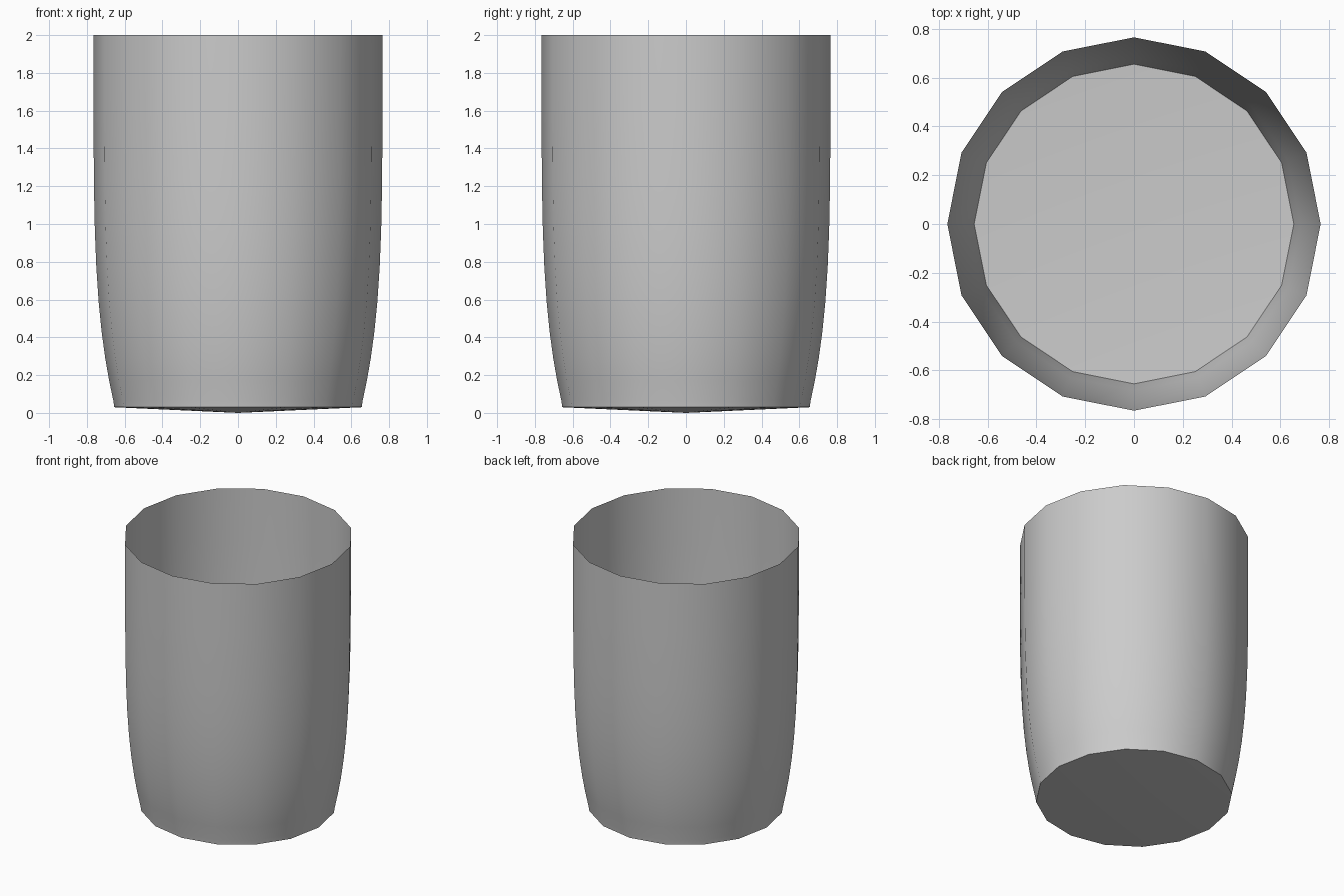
import bpy, bmesh, math

if "Cube" in bpy.data.objects:
    bpy.data.objects.remove(bpy.data.objects["Cube"])

SIDES = 16
# (radius, height) from the foot of the wall up to the rim
PROFILE = [(0.655, 0.03), (0.66, 0.065), (0.682, 0.17), (0.703, 0.29), (0.722, 0.43),
           (0.738, 0.59), (0.75, 0.77), (0.758, 0.97), (0.763, 1.22), (0.765, 1.6), (0.765, 2.0)]

bm = bmesh.new()

# Wall rings
rings = []
for r, z in PROFILE:
    rings.append([bm.verts.new((r * math.cos(2 * math.pi * i / SIDES),
                                r * math.sin(2 * math.pi * i / SIDES), z))
                  for i in range(SIDES)])
for low, high in zip(rings, rings[1:]):
    for i in range(SIDES):
        j = (i + 1) % SIDES
        bm.faces.new((low[i], low[j], high[j], high[i]))

# Shallow conical base
centre = bm.verts.new((0, 0, 0))
for i in range(SIDES):
    bm.faces.new((centre, rings[0][(i + 1) % SIDES], rings[0][i]))

mesh = bpy.data.meshes.new("cup")
bm.to_mesh(mesh)
bm.free()
cup = bpy.data.objects.new("cup", mesh)
bpy.context.collection.objects.link(cup)

# Smooth wall, sharp foot edge
bpy.context.view_layer.objects.active = cup
cup.select_set(True)
bpy.ops.object.shade_smooth_by_angle(angle=math.radians(40))
